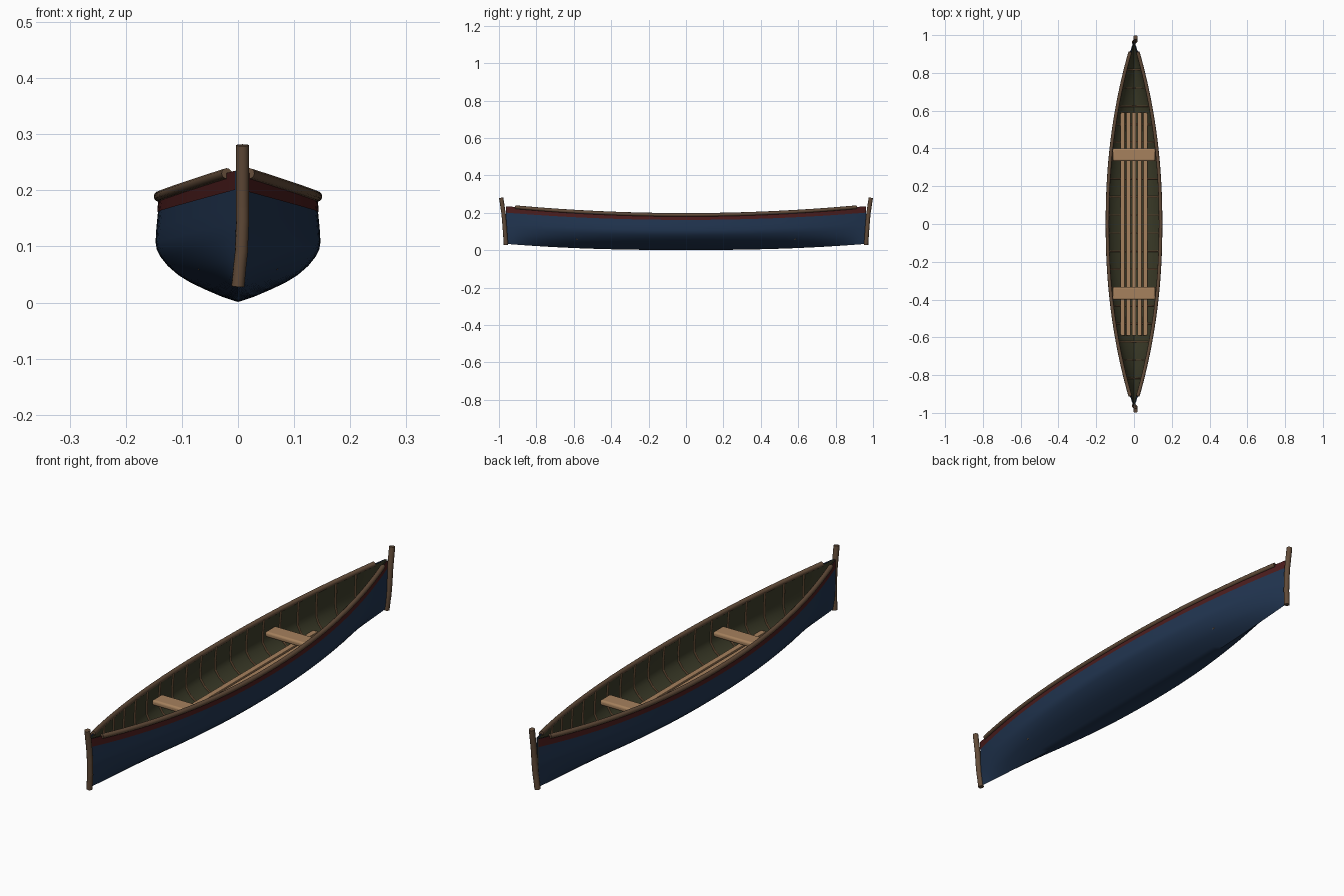
import bpy, bmesh, math
from mathutils import Vector, Matrix

if "Cube" in bpy.data.objects:
    bpy.data.objects.remove(bpy.data.objects["Cube"])

L = 0.963
# half cross-section: fraction of half-width, fraction of height
SEC = [(0, 0), (.2, .05), (.4, .115), (.58, .18), (.72, .245), (.85, .33), (.94, .415),
       (.985, .48), (1, .55), (.99, .68), (.97, .83), (.95, 1)]


def mat(name, col):
    m = bpy.data.materials.new(name)
    m.diffuse_color = (*col, 1)
    m.use_nodes = True
    m.node_tree.nodes["Principled BSDF"].inputs["Base Color"].default_value = m.diffuse_color
    return m


NAVY = mat("navy_paint", (.015, .035, .08))
RED = mat("red_trim", (.07, .012, .012))
OLIVE = mat("olive_inside", (.045, .045, .022))
DARK = mat("dark_wood", (.12, .07, .04))
RIB = mat("rib_wood", (.28, .16, .08))
SEAT = mat("seat_wood", (.38, .22, .11))


def half_width(y):
    return .004 + .143 * (1 - min(1, abs(y) / L) ** 2.15)


def hull_point(u, v, y, inset=0.0):
    t = abs(y) / L
    bottom = .001 + .033 * t ** 2.4
    top = .195 + .04 * t ** 2
    w = max(.001, half_width(y) - inset)
    lift = max(inset, 0) * (1 - v)
    return Vector((u * w, y, bottom + lift + (top - bottom - lift) * v))


def finish(bm, name, material, angle=35):
    me = bpy.data.meshes.new(name)
    bm.to_mesh(me)
    bm.free()
    ob = bpy.data.objects.new(name, me)
    bpy.context.collection.objects.link(ob)
    me.materials.append(material)
    bpy.ops.object.select_all(action='DESELECT')
    ob.select_set(True)
    bpy.context.view_layer.objects.active = ob
    bpy.ops.object.shade_smooth_by_angle(angle=math.radians(angle))
    return ob


def skin(bm, section, inset, outward):
    n = 48
    rows = [[bm.verts.new(hull_point(u, v, -L + 2 * L * i / n, inset)) for u, v in section]
            for i in range(n + 1)]
    for a, b in zip(rows, rows[1:]):
        for j in range(len(section) - 1):
            f = [a[j], a[j + 1], b[j + 1], b[j]]
            bm.faces.new(f[::-1] if outward else f)


def rods(bm, pts, r, sides=12):
    # chain of straight capped cylinders along a path
    for a, b in zip(pts, pts[1:]):
        d = b - a
        m = Matrix.Translation((a + b) / 2) @ d.to_track_quat('Z', 'Y').to_matrix().to_4x4()
        bmesh.ops.create_cone(bm, cap_ends=True, segments=sides, radius1=r, radius2=r,
                              depth=d.length + r * .25, matrix=m)


def board(name, center, size, material, bevel):
    bm = bmesh.new()
    bmesh.ops.create_cube(bm, size=1, matrix=Matrix.Translation(center) @ Matrix.Diagonal((*size, 1)))
    ob = finish(bm, name, material)
    b = ob.modifiers.new("Bevel", 'BEVEL')
    b.width, b.segments = bevel, 3
    return ob


FULL = [(-u, v) for u, v in SEC[:0:-1]] + SEC

# outer hull and inner lining
bm = bmesh.new()
skin(bm, FULL, 0, True)
finish(bm, "hull", NAVY, 50)
bm = bmesh.new()
skin(bm, FULL, .006, False)
finish(bm, "hull_lining", OLIVE, 50)

# red band below the rim
bm = bmesh.new()
skin(bm, SEC[-2:], -.0015, True)
skin(bm, [(-u, v) for u, v in SEC[:-3:-1]], -.0015, True)
finish(bm, "sheer_band", RED)

# segmented rim rails
for side, name in ((-1, "left_rail"), (1, "right_rail")):
    bm = bmesh.new()
    pts = []
    for i in range(33):
        p = hull_point(.95 * side, 1, -.91 + 1.82 * i / 32)
        pts.append(p + Vector((side * .001, 0, -.006 + .006 * (p.y / L) ** 2)))
    rods(bm, pts, .0095)
    finish(bm, name, DARK)

# segmented stem posts at both ends
POST = [(0, .963, .03), (.003, .965, .063), (.006, .967, .09), (.007, .969, .117),
        (.008, .971, .143), (.008, .973, .17), (.008, .976, .2), (.008, .988, .279)]
for side, name in ((-1, "bow_post"), (1, "stern_post")):
    bm = bmesh.new()
    rods(bm, [Vector((x, side * y, z)) for x, y, z in POST], .0115)
    finish(bm, name, DARK)

# ribs inside the hull
bm = bmesh.new()
for i in range(18):
    y = -.816 + .096 * i
    rods(bm, [hull_point(u, v * .97, y, .009) for u, v in FULL[::2] + FULL[-1:]], .0035, 8)
finish(bm, "ribs", RIB)

# floor slats
for i in range(5):
    board(f"floor_slat_{i + 1}", Vector((.03 * (i - 2), 0, .063)), (.023, 1.18, .01), SEAT, .002)

# seats
for side, name in ((-1, "front_seat"), (1, "rear_seat")):
    board(name, Vector((0, side * .367, .137)), (.225, .067, .022), SEAT, .008)
